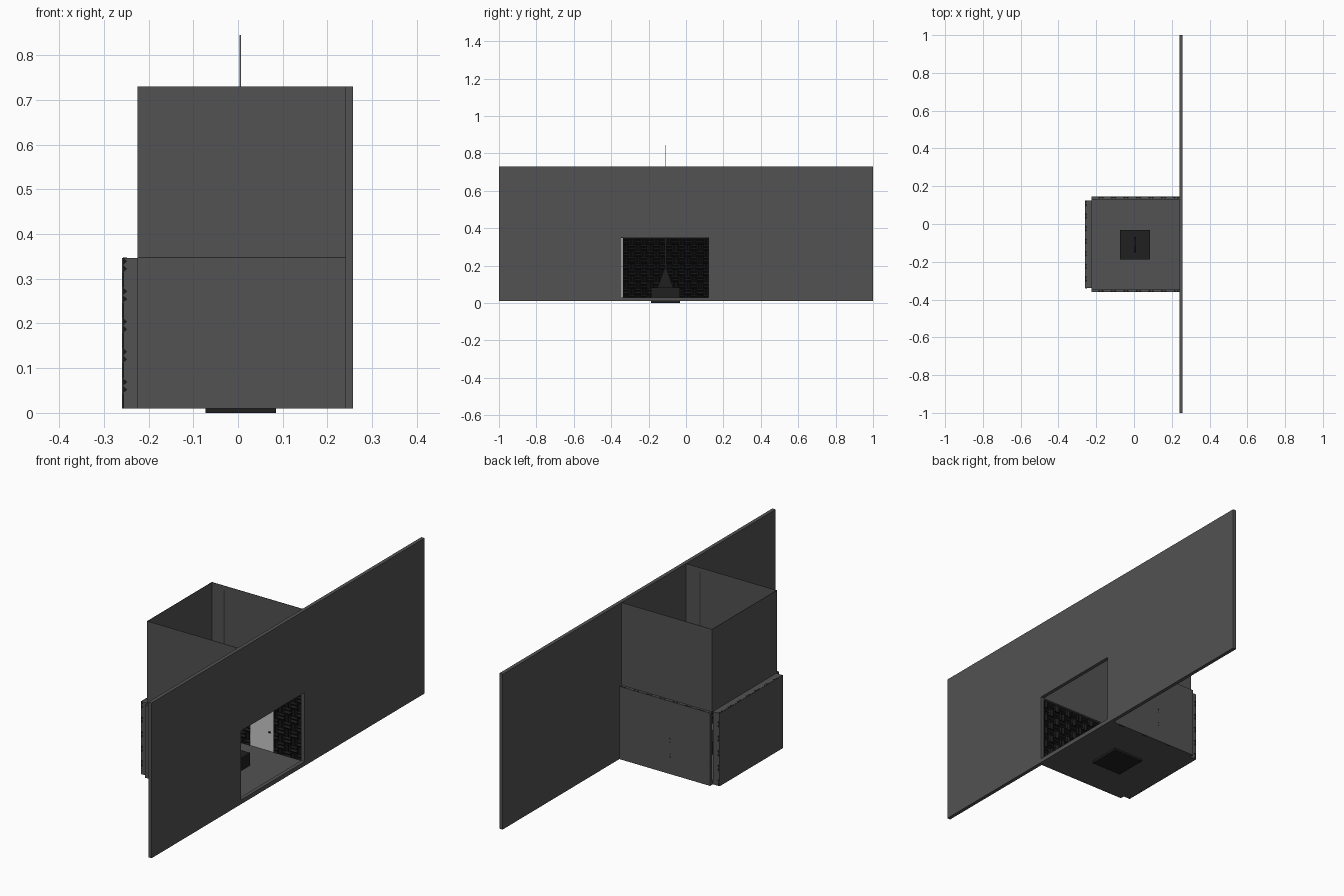
import bpy, bmesh
from mathutils import Vector

if "Cube" in bpy.data.objects:
    bpy.data.objects.remove(bpy.data.objects["Cube"])


def material(name, value):
    m = bpy.data.materials.new(name)
    m.diffuse_color = (value, value, value, 1)
    m.use_nodes = True
    m.node_tree.nodes["Principled BSDF"].inputs["Base Color"].default_value = m.diffuse_color
    return m


GREY = material("dark grey board", 0.085)
FOAM = material("black foam", 0.009)
BLACK = material("black plastic", 0.014)
LIGHT = material("light grey", 0.58)


def finish(name, bm, mat):
    bmesh.ops.recalc_face_normals(bm, faces=bm.faces)
    me = bpy.data.meshes.new(name)
    bm.to_mesh(me)
    bm.free()
    me.materials.append(mat)
    ob = bpy.data.objects.new(name, me)
    bpy.context.collection.objects.link(ob)
    return ob


def add_box(bm, x0, x1, y0, y1, z0, z1):
    vs = bmesh.ops.create_cube(bm, size=1)["verts"]
    for v in vs:
        v.co = Vector(((x0 + x1) / 2 + v.co.x * (x1 - x0),
                       (y0 + y1) / 2 + v.co.y * (y1 - y0),
                       (z0 + z1) / 2 + v.co.z * (z1 - z0)))


def boxes(name, mat, *dims):
    bm = bmesh.new()
    for d in dims:
        add_box(bm, *d)
    return finish(name, bm, mat)


def add_prism(bm, tri, shift):
    # extrude a triangle along a vector
    a = [bm.verts.new(p) for p in tri]
    b = [bm.verts.new(Vector(p) + shift) for p in tri]
    bm.faces.new(a)
    bm.faces.new(b[::-1])
    for i in range(3):
        j = (i + 1) % 3
        bm.faces.new((a[i], b[i], b[j], a[j]))


def foam(name, origin, u, n, width, height, cols, rows, depth, first):
    # basket weave of paired wedges on a plane: u across, z up, n inward
    o, u, n, z = Vector(origin), Vector(u), Vector(n), Vector((0, 0, 1))
    cw, ch = width / cols, height / rows
    bm = bmesh.new()
    for c in range(cols):
        for r in range(rows):
            base = o + u * c * cw + z * r * ch
            if (c + r + first) % 2:
                along, across = u * cw, z * ch / 2
            else:
                along, across = z * ch, u * cw / 2
            for k in range(2):
                p = base + across * k
                add_prism(bm, (p, p + across, p + across / 2 + n * depth), along)
    return finish(name, bm, FOAM)


# main extents
X0, X1, Y0, Y1 = -0.225, 0.24, -0.345, 0.13
ZB, ZM, ZT = 0.01, 0.347, 0.73
T = 0.002

# long wall with a square opening
boxes("long_wall", GREY,
      (X1, 0.257, -1, Y0, ZB, ZT), (X1, 0.257, 0.12, 1, ZB, ZT),
      (X1, 0.257, Y0, 0.12, 0.35, ZT), (X1, 0.257, Y0, 0.12, ZB, 0.03))

# upper shaft, open at the top
boxes("upper_shaft", GREY,
      (X0, X0 + T, Y0, Y1, ZM, ZT),
      (X0, X1, Y0, Y0 + T, ZM, ZT), (X0, X1, Y1 - T, Y1, ZM, ZT))

# floor slab
boxes("floor", GREY, (X0, X1, Y0, Y1, ZB, 0.025))

# shallow trays that hold the foam on three sides
boxes("left_tray", GREY,
      (-0.26, -0.257, -0.34, 0.125, ZB, ZM),
      (-0.257, X0, -0.34, -0.34 + T, ZB, ZM), (-0.257, X0, 0.125 - T, 0.125, ZB, ZM),
      (-0.257, X0, -0.34, 0.125, ZM - T, ZM), (-0.257, X0, -0.34, 0.125, ZB, ZB + T))
for name, inner, s in (("front_tray", Y0, -1), ("back_tray", Y1, 1)):
    out, mid = inner + s * 0.015, inner + s * 0.0125
    a, b = sorted((mid, out))
    c, d = sorted((inner, mid))
    boxes(name, GREY, (X0, X1, a, b, ZB, ZM),
          (X0, X0 + T, c, d, ZB, ZM), (X1 - T, X1, c, d, ZB, ZM),
          (X0, X1, c, d, ZM - T, ZM), (X0, X1, c, d, ZB, ZB + T))

# foam linings; their ends just show through the tray rims
E = 0.0006
foam("left_foam", (-0.257, -0.34 - E, ZB), (0, 1, 0), (1, 0, 0),
     0.465 + 2 * E, ZM - ZB + E, 14, 10, 0.009, 0)
foam("front_foam", (X0, Y0 - 0.0125, ZB), (1, 0, 0), (0, 1, 0),
     X1 - X0, ZM - ZB + E, 14, 10, 0.009, 0)
foam("back_foam", (X0, Y1 + 0.0125, ZB), (1, 0, 0), (0, -1, 0),
     X1 - X0, ZM - ZB + E, 14, 10, 0.009, 0)

# light board on the back lining, with its catch and outside pegs
boxes("light_board", LIGHT, (-0.03, 0.09, 0.13, 0.134, 0.025, ZM - T))
boxes("board_catch", BLACK, (0.066, 0.076, 0.126, 0.13, 0.11, 0.116))
boxes("outside_pegs", BLACK,
      *[(-0.023, -0.018, 0.145, 0.146, z, z + 0.006) for z in (0.085, 0.1, 0.155, 0.17)])

# device base standing through the floor
boxes("device_base", BLACK, (-0.073, 0.085, -0.187, -0.032, 0, 0.083))

# triangular bracket and tall rod
bm = bmesh.new()
add_prism(bm, ((0.002, -0.152, 0.083), (0.002, -0.068, 0.083), (0.002, -0.11, 0.2)),
          Vector((0.006, 0, 0)))
finish("rod_bracket", bm, BLACK)

bm = bmesh.new()
bmesh.ops.create_cone(bm, cap_ends=True, segments=8, radius1=0.0015, radius2=0.0015, depth=0.665)
bmesh.ops.translate(bm, verts=bm.verts, vec=(0.005, -0.11, 0.5125))
finish("rod", bm, LIGHT)
